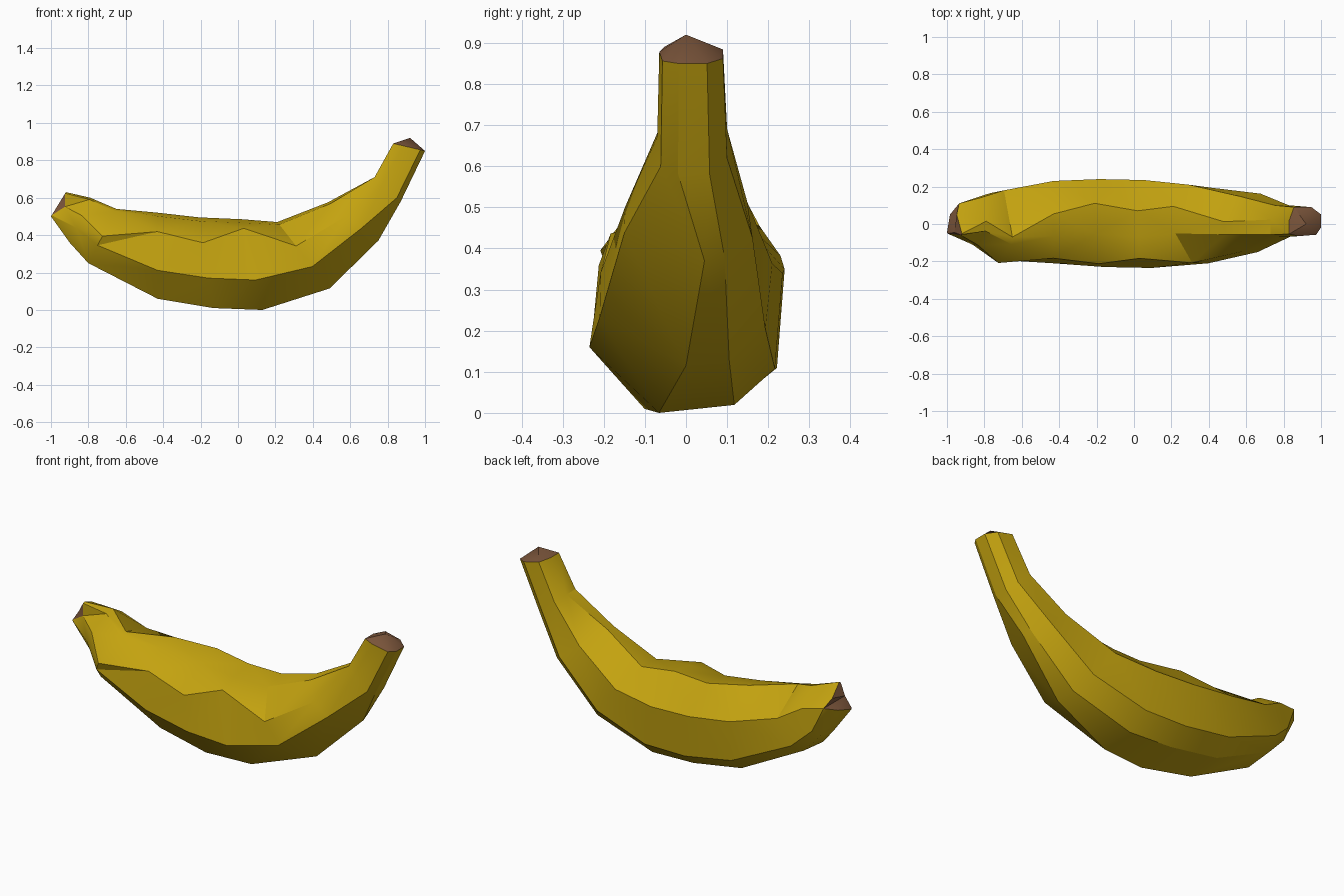
import bpy, bmesh, math
from mathutils import Vector

cube = bpy.data.objects.get("Cube")
if cube:
    bpy.data.objects.remove(cube, do_unlink=True)


def make_material(name, colour):
    material = bpy.data.materials.new(name)
    material.use_nodes = True
    material.diffuse_color = (*colour, 1)
    shader = material.node_tree.nodes["Principled BSDF"]
    shader.inputs["Base Color"].default_value = (*colour, 1)
    shader.inputs["Roughness"].default_value = 0.8
    return material


# Cross-sections: (depth from inner curve to outer curve, side from front to back)
TIP = [(0, -.9), (.35, .3), (.65, 1), (.8, .3), (1, -.85), (.95, -.9), (.6, -1), (.05, -1)]
STEM = [(0, .1), (.15, 1), (.7, 1), (1, .5), (1, -.4), (.85, -.9), (.3, -1), (0, -.85)]


def body(ridge, shoulder, keel):
    """Section with its own inner ridge, front shoulder and outer keel."""
    return [(0, ridge), (.3, 1 - max(keel, 0) * .8), (.75 - keel * .1, .92),
            (.96, .5), (1, keel), (.67, -1),
            (shoulder, -.7 - shoulder * .8), (.04, ridge * .4 - .42)]


# Stations: inner x, inner z, outer x, outer z, front y, back y, cross-section
STATIONS = [
    (-.92, .63, -1, .50, -.06, .11, TIP),
    (-.79, .60, -.9, .36, -.11, .14, body(0, .4, -.4)),
    (-.65, .54, -.8, .25, -.19, .18, body(-.35, .5, -.4)),
    (-.43, .52, -.43, .06, -.21, .23, body(.2, .22, -.4)),
    (-.21, .495, -.13, .01, -.23, .24, body(.45, .28, -.45)),
    (.02, .485, .13, 0, -.235, .235, body(.3, .1, -.28)),
    (.21, .47, .49, .115, -.21, .21, body(.45, .36, 0)),
    (.48, .575, .75, .37, -.15, .175, body(0, .36, .2)),
    (.73, .71, .87, .58, -.07, .10, STEM),
    (.83, .89, 1, .85, -.065, .09, STEM),
]


def add_ring(bm, station):
    inner_x, inner_z, outer_x, outer_z, front, back, section = station
    inner = Vector((inner_x, 0, inner_z))
    outer = Vector((outer_x, 0, outer_z))
    ring = []
    for depth, side in section:
        point = inner.lerp(outer, depth)
        point.y = (front + back) / 2 + side * (back - front) / 2
        ring.append(bm.verts.new(point))
    return ring


def cap(bm, ring, peak):
    """Close a ring with a fan of brown faces around a peak."""
    fan = bmesh.ops.poke(bm, faces=[bm.faces.new(ring)])
    fan["verts"][0].co = Vector(peak)
    for face in fan["faces"]:
        face.material_index = 1


bm = bmesh.new()
rings = [add_ring(bm, station) for station in STATIONS]

# The blossom tip wraps back at its front and rear corners
rings[0][2].co.x = -.935
rings[0][6].co.x = -.925

# Peel lofted through all the stations
for first, second in zip(rings, rings[1:]):
    for i in range(len(first)):
        j = (i + 1) % len(first)
        bm.faces.new((first[i], first[j], second[j], second[i]))
bmesh.ops.triangulate(bm, faces=bm.faces[:], quad_method='SHORT_EDGE')

# Blossom tip and peaked stem end
cap(bm, rings[0], (-.96, -.045, .565))
cap(bm, rings[-1], (.92, 0, .92))
bmesh.ops.recalc_face_normals(bm, faces=bm.faces[:])

mesh = bpy.data.meshes.new("banana")
bm.to_mesh(mesh)
bm.free()
mesh.materials.append(make_material("ripe yellow", (.55, .365, .005)))
mesh.materials.append(make_material("stem brown", (.19, .088, .042)))
banana = bpy.data.objects.new("banana", mesh)
bpy.context.collection.objects.link(banana)

# Smooth shading with sharp creases
bpy.ops.object.select_all(action='DESELECT')
banana.select_set(True)
bpy.context.view_layer.objects.active = banana
bpy.ops.object.shade_smooth_by_angle(angle=math.radians(30))
